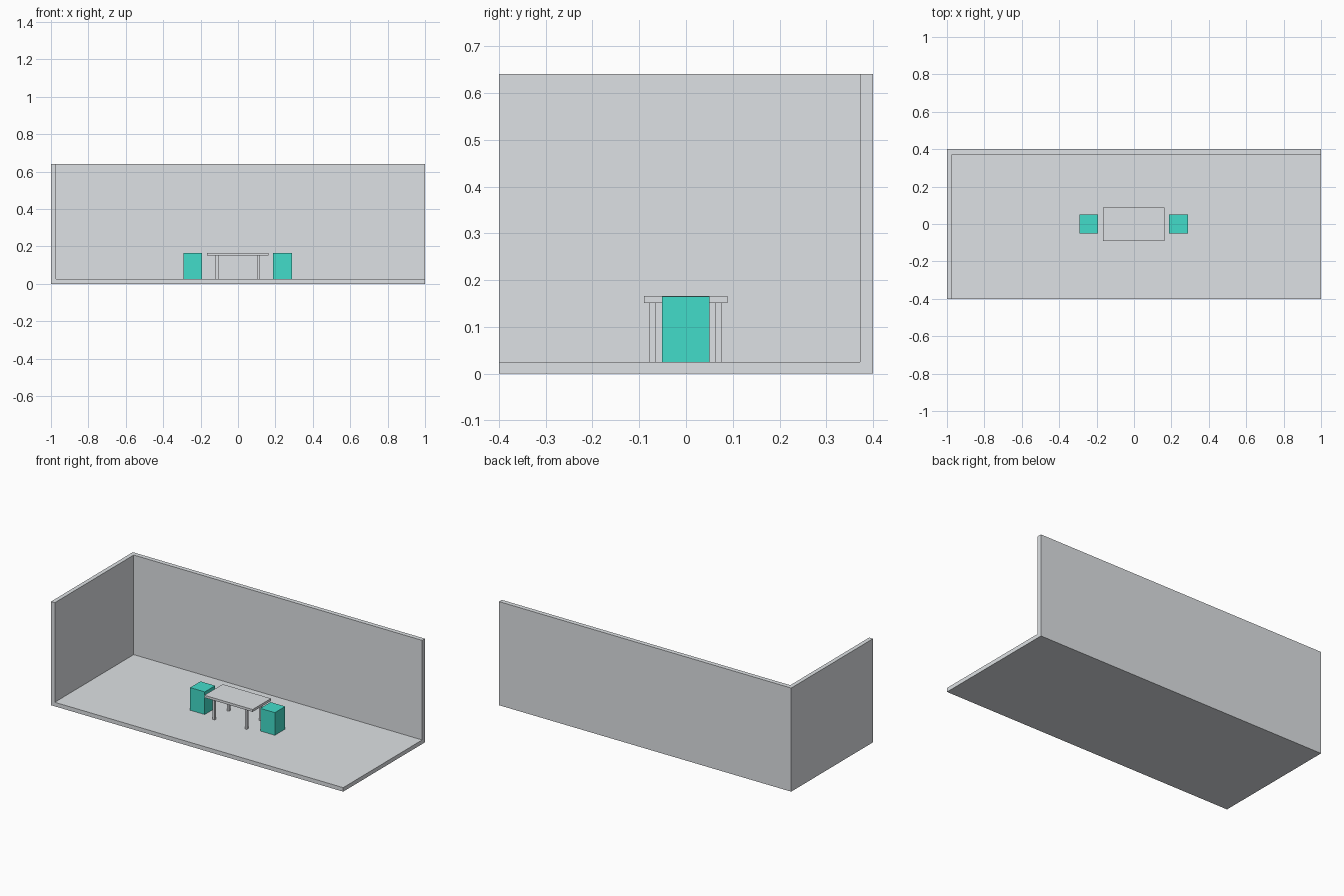
import bpy

if "Cube" in bpy.data.objects:
    bpy.data.objects.remove(bpy.data.objects["Cube"])


def material(name, rgb):
    m = bpy.data.materials.new(name)
    m.diffuse_color = (*rgb, 1.0)
    m.use_nodes = True
    m.node_tree.nodes["Principled BSDF"].inputs["Base Color"].default_value = m.diffuse_color
    return m


GREY = material("pale_grey", (0.73, 0.755, 0.78))
TEAL = material("teal", (0.0545, 0.716, 0.591))


def box(name, lo, hi, mat):
    """Box between two opposite corners."""
    centre = [(a + b) / 2 for a, b in zip(lo, hi)]
    bpy.ops.mesh.primitive_cube_add(size=1, location=centre)
    ob = bpy.context.object
    ob.name = name
    ob.scale = [b - a for a, b in zip(lo, hi)]
    bpy.ops.object.transform_apply(location=False, rotation=False, scale=True)
    ob.data.materials.append(mat)
    return ob


FLOOR = 0.025
CX = -0.002  # middle of the furniture

# Room shell: a solid block hollowed out, leaving floor, back wall and left wall
room = box("room_shell", (-1, -0.4, 0), (1, 0.4, 0.641), GREY)
cutter = box("room_cutter", (-0.974, -0.6, FLOOR), (1.2, 0.372, 0.9), GREY)
cutter.hide_render = True
cut = room.modifiers.new("hollow", 'BOOLEAN')
cut.operation = 'DIFFERENCE'
cut.solver = 'EXACT'
cut.object = cutter
bpy.context.view_layer.objects.active = room
bpy.ops.object.modifier_apply(modifier=cut.name)
bpy.data.objects.remove(cutter)

# Table top
box("table_top", (CX - 0.165, -0.09, 0.151), (CX + 0.165, 0.089, 0.166), GREY)

for sx, side in ((-1, "left"), (1, "right")):
    # Table legs
    for sy, end in ((-1, "front"), (1, "back")):
        x, y = CX + sx * 0.11, sy * 0.07 - 0.001
        box(f"table_leg_{end}_{side}", (x - 0.007, y - 0.007, FLOOR),
            (x + 0.007, y + 0.007, 0.151), GREY)
    # Block seats at both ends of the table
    x = CX + sx * 0.24
    box(f"seat_{side}", (x - 0.05, -0.051, FLOOR), (x + 0.05, 0.05, 0.165), TEAL)
